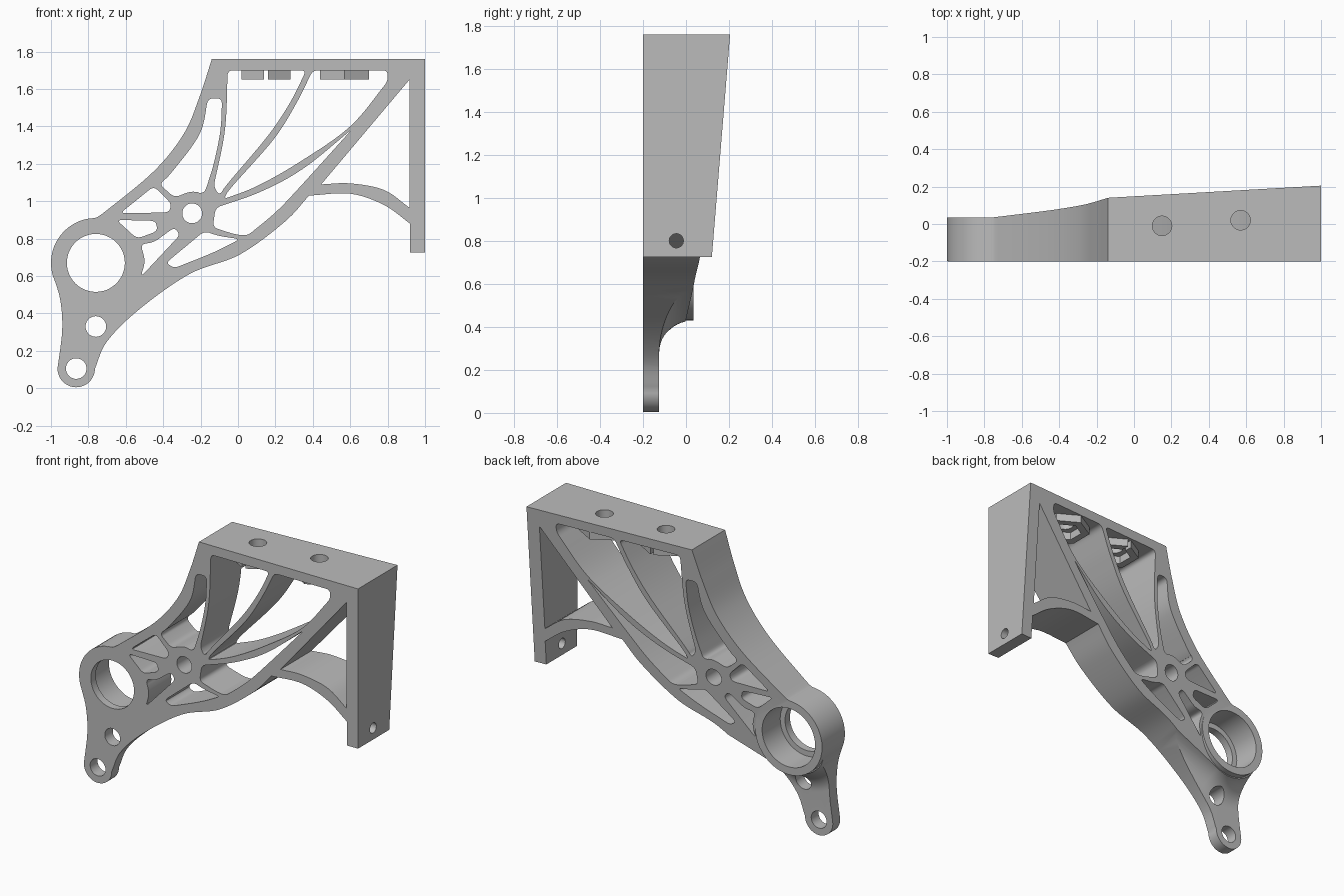
import bpy, bmesh, math
from mathutils import Vector, Matrix

cube = bpy.data.objects.get("Cube")
if cube:
    bpy.data.objects.remove(cube)

FRONT = -0.2
RING = Vector((-0.76, 0.67))
LUG = Vector((-0.865, 0.105))
HUB = Vector((-0.245, 0.935))

grey = bpy.data.materials.new("plain grey")
grey.use_nodes = True
grey.diffuse_color = (0.5, 0.5, 0.5, 1)
grey.node_tree.nodes["Principled BSDF"].inputs["Base Color"].default_value = (0.5, 0.5, 0.5, 1)


def make_object(name, bm):
    bmesh.ops.recalc_face_normals(bm, faces=bm.faces)
    mesh = bpy.data.meshes.new(name)
    bm.to_mesh(mesh)
    bm.free()
    mesh.materials.append(grey)
    obj = bpy.data.objects.new(name, mesh)
    bpy.context.scene.collection.objects.link(obj)
    return obj


def arc(centre, radius, start, end, steps=24):
    angles = [math.radians(start + (end - start) * i / steps) for i in range(steps + 1)]
    return [centre + radius * Vector((math.cos(a), math.sin(a))) for a in angles]


def spline(points, steps=8):
    """Smooth curve through the points."""
    p = [Vector(q) for q in points]
    if len(p) == 2:
        return p
    p = [2 * p[0] - p[1]] + p + [2 * p[-1] - p[-2]]
    out = []
    for a, b, c, d in zip(p, p[1:], p[2:], p[3:]):
        for i in range(steps):
            t = i / steps
            out.append(b + 0.5 * t * (c - a + t * (2 * a - 5 * b + 4 * c - d
                                                   + t * (3 * b - a - 3 * c + d))))
    return out + [p[-2]]


def loop(sides, radius=0.0):
    """Closed outline of curved sides, each listed from its first corner."""
    curves = [spline(s + [n[0]]) for s, n in zip(sides, sides[1:] + sides[:1])]
    if not radius:
        return [p for c in curves for p in c[:-1]]
    trimmed = []
    for c in curves:
        length = (c[-1] - c[0]).length
        r = min(radius, 0.4 * length)
        inner = [p for p in c[1:-1] if (p - c[0]).length > r and (p - c[-1]).length > r]
        first = c[0] + (c[1] - c[0]).normalized() * r
        last = c[-1] + (c[-2] - c[-1]).normalized() * r
        trimmed.append([first] + inner + [last])
    out = []
    for c, nxt, raw in zip(trimmed, trimmed[1:] + trimmed[:1], curves):
        out += c
        a, k, b = c[-1], raw[-1], nxt[0]
        for t in (0.2, 0.4, 0.6, 0.8):
            out.append(a * (1 - t) ** 2 + k * 2 * t * (1 - t) + b * t * t)
    return out


def add_prism(bm, points, y0, y1):
    face = bm.faces.new([bm.verts.new((p.x, y0, p.y)) for p in points])
    new = bmesh.ops.extrude_face_region(bm, geom=[face])["geom"]
    verts = [v for v in new if isinstance(v, bmesh.types.BMVert)]
    bmesh.ops.translate(bm, verts=verts, vec=(0, y1 - y0, 0))


def add_cylinder(bm, centre, radius, depth, axis="Y", sides=48):
    turn = {"X": Matrix.Rotation(math.pi / 2, 4, "Y"),
            "Y": Matrix.Rotation(math.pi / 2, 4, "X"), "Z": Matrix()}[axis]
    bmesh.ops.create_cone(bm, cap_ends=True, segments=sides, radius1=radius, radius2=radius,
                          depth=depth, matrix=Matrix.Translation(centre) @ turn)


def add_bore(bm, centre, radius, y0, y1):
    add_cylinder(bm, (centre.x, (y0 + y1) / 2, centre.y), radius, y1 - y0)


def boolean(obj, bm, operation="DIFFERENCE"):
    tool = make_object("cutter", bm)
    tool.hide_render = True
    mod = obj.modifiers.new("cut", "BOOLEAN")
    mod.operation, mod.solver, mod.object = operation, "EXACT", tool
    bpy.context.view_layer.update()
    graph = bpy.context.evaluated_depsgraph_get()
    result = bpy.data.meshes.new_from_object(obj.evaluated_get(graph))
    obj.modifiers.clear()
    obj.data = result
    bpy.data.objects.remove(tool)


def finish(obj):
    bpy.ops.object.select_all(action="DESELECT")
    obj.select_set(True)
    bpy.context.view_layer.objects.active = obj
    bpy.ops.object.shade_smooth_by_angle(angle=math.radians(30))


# Outer silhouette: top, wall, arch, lower beam, lug, ring, upper beam
lug_arc = arc(LUG, 0.1, 0, -180)
ring_arc = arc(RING, 0.238, 198, 92)
outline = loop([
    [(-0.14, 1.76)], [(1, 1.76)], [(1, 0.725)], [(0.92, 0.725)],
    [(0.92, 0.88), (0.78, 0.98), (0.6, 1.04)],
    [(0.38, 1.03), (0.25, 0.89), (0.01, 0.715), (-0.26, 0.61), (-0.53, 0.42), (-0.7, 0.25)],
    [lug_arc[0]]])
outline = outline[:-1] + lug_arc + spline(
    [lug_arc[-1], (-0.94, 0.31), (-0.95, 0.47), ring_arc[0]])[1:-1] + ring_arc + spline(
    [ring_arc[-1], (-0.71, 0.945), (-0.45, 1.16), (-0.29, 1.36), (-0.205, 1.56), (-0.14, 1.76)])[1:-1]
bm = bmesh.new()
add_prism(bm, outline, FRONT, 0.3)
frame = make_object("bracket_frame", bm)

# Openings between the ribs
pockets = {
    "upper_left": [[(-0.16, 1.55), (-0.205, 1.36), (-0.35, 1.16)], [(-0.42, 1.09)],
                   [(-0.34, 1.02), (-0.25, 1.05)], [(-0.18, 1.04), (-0.13, 1.2), (-0.094, 1.38)],
                   [(-0.085, 1.55)]],
    "upper_middle": [[(-0.055, 1.7)], [(0.365, 1.7), (0.28, 1.53), (0.16, 1.35), (-0.05, 1.1)],
                     [(-0.1, 1.03)], [(-0.13, 1.08), (-0.07, 1.38)]],
    "upper_right": [[(0.4, 1.7)], [(0.8, 1.7)],
                    [(0.8, 1.64), (0.6, 1.4), (0.33, 1.21), (0.1, 1.08)],
                    [(-0.08, 1.01), (-0.03, 1.08), (0.19, 1.33), (0.31, 1.52)]],
    "lens": [[(0.61, 1.385), (0.35, 1.175), (0.12, 1.05)], [(-0.12, 0.965)],
             [(-0.135, 0.86), (-0.02, 0.825)], [(0.05, 0.815), (0.2, 0.94), (0.33, 1.075)]],
    "lower": [[(-0.18, 0.84), (-0.1, 0.815)], [(0.01, 0.797), (-0.13, 0.727)],
              [(-0.34, 0.642)], [(-0.385, 0.67)]],
    "left_top": [[(-0.63, 0.935)], [(-0.45, 1.08)], [(-0.355, 0.985)], [(-0.37, 0.94)]],
    "left_middle": [[(-0.65, 0.9)], [(-0.44, 0.895)], [(-0.43, 0.84)], [(-0.54, 0.8)]],
    "left_bottom": [[(-0.52, 0.77)], [(-0.45, 0.78)], [(-0.34, 0.86)], [(-0.31, 0.82)],
                    [(-0.52, 0.595), (-0.5, 0.68)]],
}
bm = bmesh.new()
for sides in pockets.values():
    add_prism(bm, loop(sides, 0.03), -0.5, 0.6)
add_prism(bm, loop([[(0.917, 1.65)], [(0.917, 0.965), (0.78, 1.06), (0.6, 1.095)],
                    [(0.445, 1.09)]]), -0.5, 0.6)
boolean(frame, bm)

# Sloping back
bm = bmesh.new()
bmesh.ops.create_cube(bm, size=4)
for v in bm.verts:
    v.co.y = 1 if v.co.y > 0 else 0.205 + 0.057 * (v.co.x - 1) + 0.082 * (v.co.z - 1.76)
boolean(frame, bm)

# Bearing ring
bm = bmesh.new()
add_bore(bm, RING, 0.24, FRONT + 0.001, 0.035)
boolean(frame, bm, "UNION")

# Thin lug plate with a rounded blend into the ring and lower beam
profile = [Vector((0, 0.5))] + arc(Vector((0.155, 0.03)), 0.155, 180, 270, 14)
profile += [Vector((0.8, -0.125)), Vector((0.8, 0.5))]
path = [(RING + d * 0.242, d) for d in arc(Vector((0, 0)), 1, 180, 290, 36)]
tip, normal = path[-1]
path.insert(0, (path[0][0] + Vector((0, 0.1)), path[0][1]))
path.append((tip + Vector((-normal.y, normal.x)) * 0.55, normal))
bm = bmesh.new()
rows = [[bm.verts.new((p.x + n.x * q.x, q.y, p.y + n.y * q.x)) for q in profile] for p, n in path]
for a, b in zip(rows, rows[1:]):
    for i in range(len(profile)):
        j = (i + 1) % len(profile)
        bm.faces.new((a[i], a[j], b[j], b[i]))
bm.faces.new(rows[0])
bm.faces.new(rows[-1])
boolean(frame, bm)

# Bearing seat, then every through hole
bolts = [Vector((0.15, -0.01)), Vector((0.57, 0.02))]
bm = bmesh.new()
add_bore(bm, RING, 0.19, -0.15, 0.5)
boolean(frame, bm)
bm = bmesh.new()
for centre, radius in ((RING, 0.155), (HUB, 0.053), (LUG, 0.055), (Vector((-0.76, 0.33)), 0.055)):
    add_bore(bm, centre, radius, -0.5, 0.5)
for b in bolts:
    add_cylinder(bm, (b.x, b.y, 1.75), 0.052, 0.2, "Z")
add_cylinder(bm, (0.96, -0.045, 0.8), 0.033, 0.3, "X")
boolean(frame, bm)
finish(frame)

# Hexagonal nut holders under the top plate
for side, b in zip(("left", "right"), reversed(bolts)):
    bm = bmesh.new()
    add_cylinder(bm, (b.x, b.y, 1.677), 0.152, 0.054, "Z", 6)
    boss = make_object("nut_holder_" + side, bm)
    bm = bmesh.new()
    add_cylinder(bm, (b.x, b.y, 1.677), 0.1, 0.2, "Z", 6)
    boolean(boss, bm)
    if side == "right":
        bm = bmesh.new()
        bmesh.ops.create_cube(bm, size=1, matrix=Matrix.Translation((b.x, b.y, 1.677))
                              @ Matrix.Diagonal((0.022, 0.5, 0.2, 1)))
        boolean(boss, bm)
    finish(boss)
